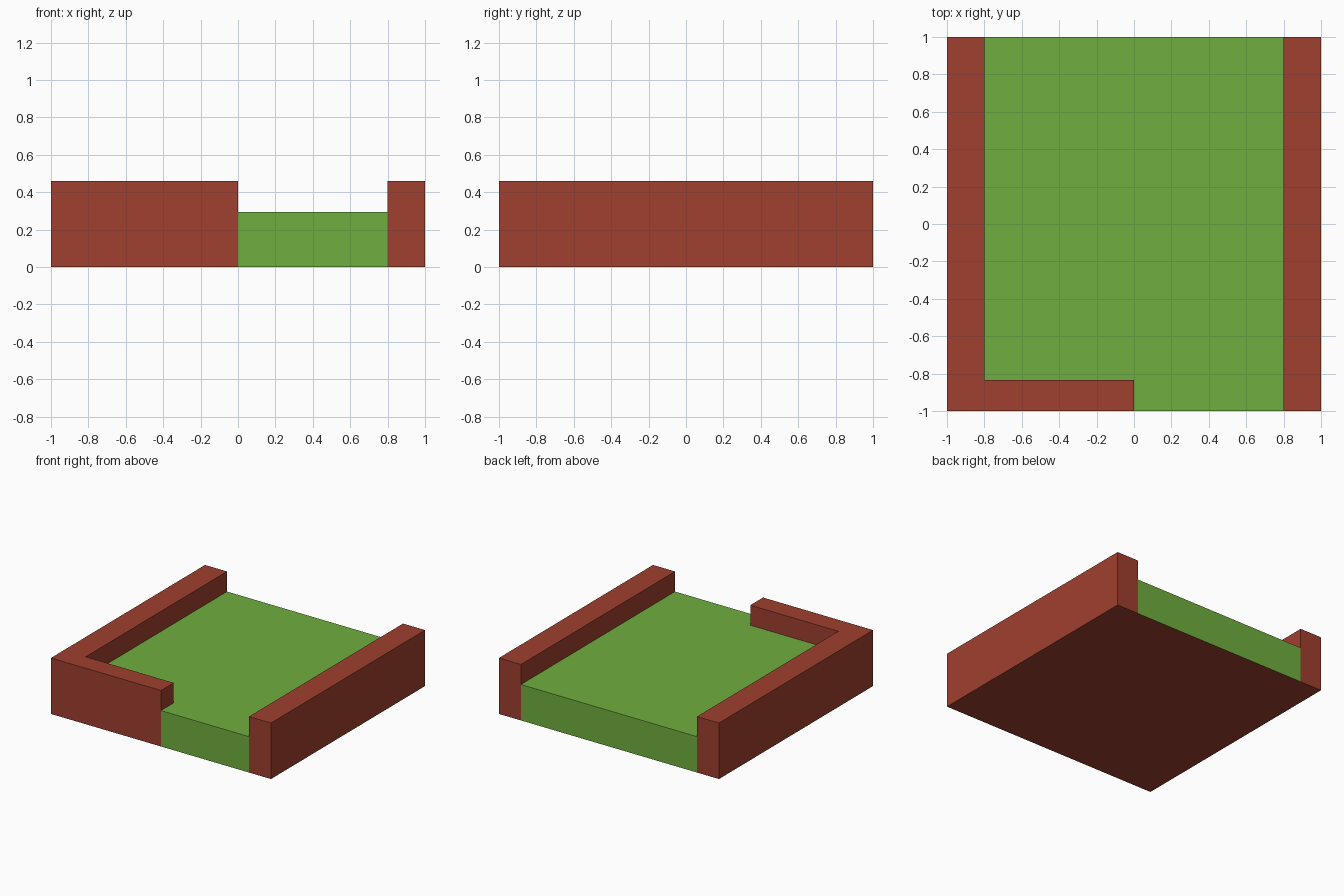
import bpy
import bmesh

if "Cube" in bpy.data.objects:
    bpy.data.objects.remove(bpy.data.objects["Cube"])


def material(name, color):
    m = bpy.data.materials.new(name)
    m.diffuse_color = color
    m.use_nodes = True
    m.node_tree.nodes["Principled BSDF"].inputs["Base Color"].default_value = m.diffuse_color
    return m


brick = material("brick_red", (0.35, 0.05, 0.028, 1))
grass = material("grass_green", (0.16, 0.43, 0.05, 1))


def prism(name, outline, height, mats):
    """Extrude a flat outline up from z = 0; the last material goes underneath."""
    bm = bmesh.new()
    base = bm.faces.new([bm.verts.new((x, y, 0)) for x, y in outline])
    ext = bmesh.ops.extrude_face_region(bm, geom=[base], use_keep_orig=True)
    top = [v for v in ext["geom"] if isinstance(v, bmesh.types.BMVert)]
    bmesh.ops.translate(bm, verts=top, vec=(0, 0, height))
    bmesh.ops.recalc_face_normals(bm, faces=bm.faces)
    for f in bm.faces:
        f.material_index = len(mats) - 1 if f.normal.z < -0.5 else 0
    mesh = bpy.data.meshes.new(name)
    bm.to_mesh(mesh)
    bm.free()
    for m in mats:
        mesh.materials.append(m)
    ob = bpy.data.objects.new(name, mesh)
    bpy.context.collection.objects.link(ob)
    return ob


WALL_H, LAWN_H = 0.46, 0.295
INNER, FRONT = 0.8, -0.835

# L-shaped wall: left side plus the left half of the front
prism("corner_wall", [(-1, -1), (0, -1), (0, FRONT), (-INNER, FRONT),
                      (-INNER, 1), (-1, 1)], WALL_H, [brick])

# Straight right wall
prism("right_wall", [(INNER, -1), (1, -1), (1, 1), (INNER, 1)], WALL_H, [brick])

# Lawn filling the space between the walls, brick coloured underneath
prism("lawn", [(0, -1), (INNER, -1), (INNER, 1), (-INNER, 1),
               (-INNER, FRONT), (0, FRONT)], LAWN_H, [grass, brick])
